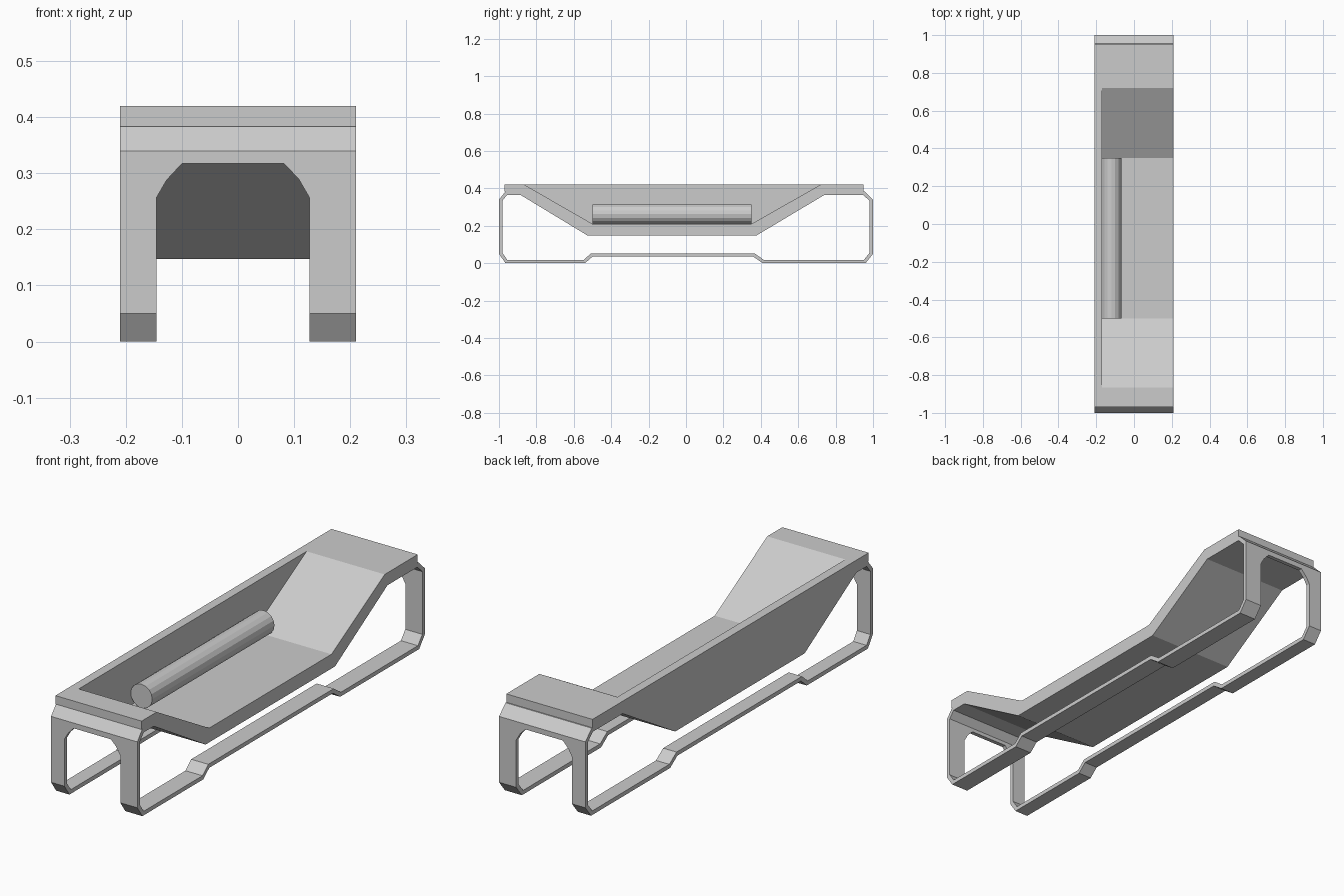
import bpy, bmesh, math
from mathutils import Vector, Matrix

if "Cube" in bpy.data.objects:
    bpy.data.objects.remove(bpy.data.objects["Cube"])

HALF_W = 0.21
T = 0.018                       # thickness of the frame strip
RAILS = [(-0.21, -0.145), (0.127, 0.21)]
SEAM = -0.075


def make_object(name, bm):
    bmesh.ops.recalc_face_normals(bm, faces=bm.faces)
    mesh = bpy.data.meshes.new(name)
    bm.to_mesh(mesh)
    bm.free()
    obj = bpy.data.objects.new(name, mesh)
    bpy.context.collection.objects.link(obj)
    return obj


def skin(bm, ring_a, ring_b):
    """Solid between two matching closed outlines."""
    a = [bm.verts.new(p) for p in ring_a]
    b = [bm.verts.new(p) for p in ring_b]
    bm.faces.new(a)
    bm.faces.new(b[::-1])
    for i in range(len(a)):
        j = (i + 1) % len(a)
        bm.faces.new((a[i], b[i], b[j], a[j]))


def prism(name, outline, x0, x1):
    """Extrude a (y, z) outline across x."""
    bm = bmesh.new()
    skin(bm, [(x0, y, z) for y, z in outline], [(x1, y, z) for y, z in outline])
    return make_object(name, bm)


def inset_loop(points, t):
    """Mitred inward offset of a closed clockwise loop."""
    out = []
    for i, p in enumerate(points):
        p = Vector(p)
        d0 = (p - Vector(points[i - 1])).normalized()
        d1 = (Vector(points[(i + 1) % len(points)]) - p).normalized()
        n0, n1 = Vector((d0.y, -d0.x)), Vector((d1.y, -d1.x))
        out.append(tuple(p + (n0 + n1) * t / (1 + n0.dot(n1))))
    return out


# Closed side profile of the frame: tray on top, ground rails below
upper = [(-1, 0.34), (-0.965, 0.383), (-0.88, 0.383), (-0.52, 0.165),
         (0.37, 0.165), (0.735, 0.383), (0.955, 0.383), (1, 0.34)]
lower = [(1, 0.05), (0.96, 0), (0.41, 0), (0.36, 0.035),
         (-0.5, 0.035), (-0.54, 0), (-0.965, 0), (-1, 0.05)]
outer = upper + lower
inner = inset_loop(outer, T)
n = len(upper)

# Frame tray and ground rails
prism("frame_tray", outer[:n] + inner[:n][::-1], -HALF_W, HALF_W)
for side, (x0, x1) in zip(("left", "right"), RAILS):
    prism("ground_rail_" + side, outer[n:] + inner[n:][::-1], x0, x1)

# End legs with a chamfered arch
arch = [(-0.21, 0.05), (-0.145, 0.05), (-0.145, 0.257), (-0.127, 0.288),
        (-0.1, 0.317), (0.082, 0.317), (0.108, 0.29), (0.127, 0.257),
        (0.127, 0.05), (0.21, 0.05), (0.21, 0.34), (-0.21, 0.34)]
z_low, z_high = inner[-1][1], inner[0][1]
for name, s in (("front_legs", -1), ("back_legs", 1)):
    bm = bmesh.new()
    skin(bm, [(x, s, z) for x, z in arch],
         [(x, s * (1 - T), min(max(z, z_low), z_high)) for x, z in arch])
    make_object(name, bm)

# Upholstered seat, ramps and end platforms, in two halves
prism("seat_front", [(-0.97, 0.42), (-0.865, 0.42), (-0.5, 0.21), (SEAM, 0.21),
                     (SEAM, 0.165), (-0.52, 0.165), (-0.88, 0.383), (-0.97, 0.383)],
      -0.17, HALF_W)
prism("seat_back", [(SEAM, 0.21), (0.35, 0.21), (0.72, 0.42), (0.95, 0.42),
                    (0.95, 0.383), (0.735, 0.383), (0.37, 0.165), (SEAM, 0.165)],
      -0.17, HALF_W)

# Long side wall, in two halves
prism("side_wall_front", [(-0.97, 0.42), (SEAM, 0.42), (SEAM, 0.165),
                          (-0.52, 0.165), (-0.88, 0.383), (-0.97, 0.383)],
      -HALF_W, -0.17)
prism("side_wall_back", [(SEAM, 0.42), (0.95, 0.42), (0.95, 0.383),
                         (0.735, 0.383), (0.37, 0.165), (SEAM, 0.165)],
      -HALF_W, -0.17)

# Two bolster cushions end to end
for name, y0, y1 in (("bolster_front", -0.5, SEAM), ("bolster_back", SEAM, 0.35)):
    bm = bmesh.new()
    bmesh.ops.create_cone(
        bm, cap_ends=True, segments=16, radius1=0.0525, radius2=0.0525, depth=y1 - y0,
        matrix=Matrix.Translation((-0.12, (y0 + y1) / 2, 0.2625))
        @ Matrix.Rotation(math.pi / 2, 4, 'X'))
    make_object(name, bm)
